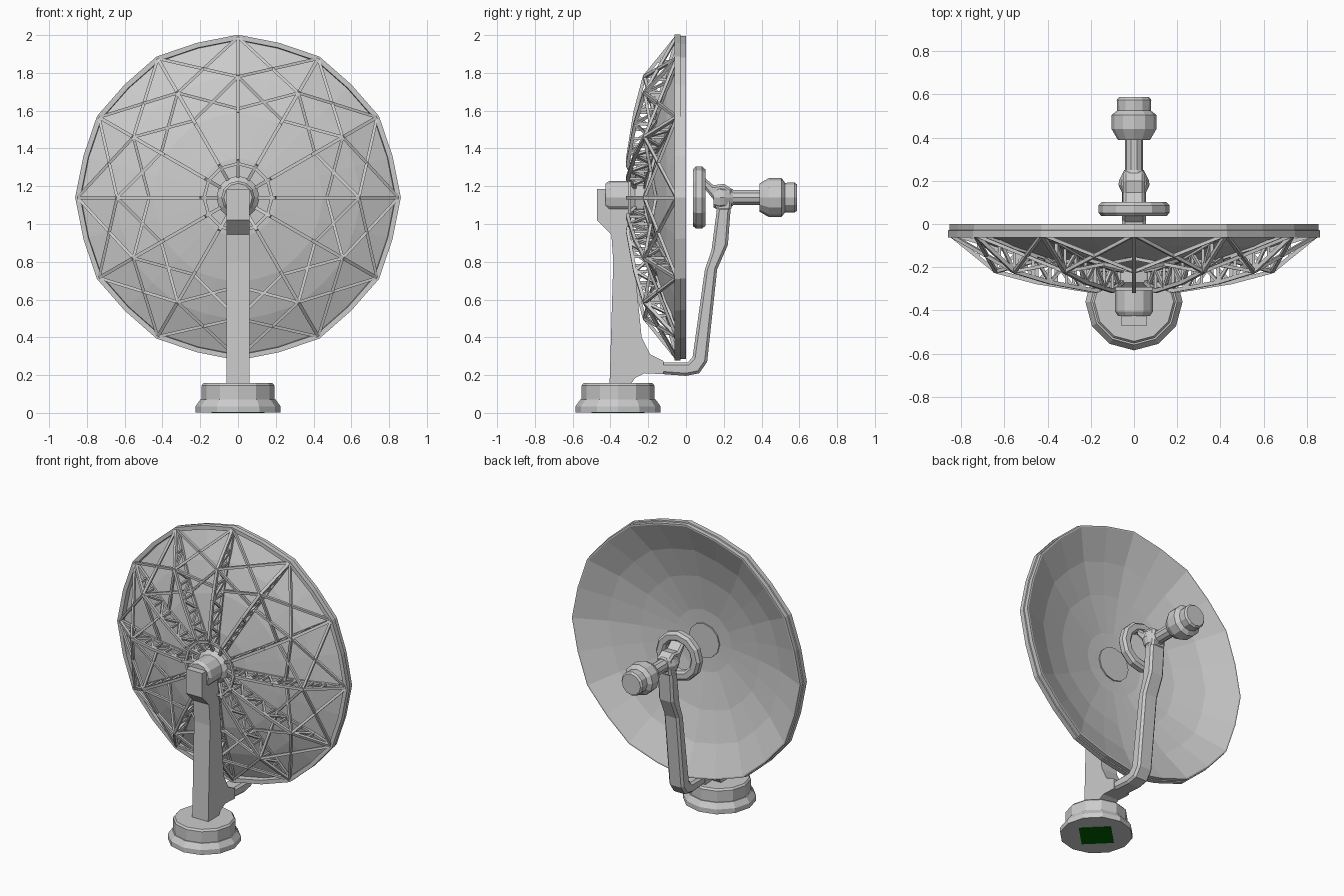
import bpy, bmesh
from math import sin, cos, pi
from mathutils import Vector

if "Cube" in bpy.data.objects:
    bpy.data.objects.remove(bpy.data.objects["Cube"])

CZ = 1.14  # height of the dish axis


def finish(bm, name):
    bmesh.ops.remove_doubles(bm, verts=bm.verts, dist=0.0002)
    bmesh.ops.recalc_face_normals(bm, faces=bm.faces)
    me = bpy.data.meshes.new(name)
    bm.to_mesh(me)
    bm.free()
    ob = bpy.data.objects.new(name, me)
    bpy.context.scene.collection.objects.link(ob)
    return ob


def lathe(name, prof, segs, axis='y', cy=0.0, closed=False, odd=1.0):
    """Spin (radius, position) points about the dish axis (y) or a vertical axis."""
    bm = bmesh.new()
    rings = []
    for r, t in prof:
        ring = []
        for i in range(segs):
            a = 2 * pi * i / segs
            q = r * (odd if i % 2 else 1.0)
            p = (q * cos(a), t, CZ + q * sin(a)) if axis == 'y' else (q * cos(a), cy + q * sin(a), t)
            ring.append(bm.verts.new(p))
        rings.append(ring)
    pairs = list(zip(rings, rings[1:]))
    if closed:
        pairs.append((rings[-1], rings[0]))
    for A, B in pairs:
        for i in range(segs):
            j = (i + 1) % segs
            bm.faces.new((A[i], A[j], B[j], B[i]))
    bmesh.ops.dissolve_degenerate(bm, dist=0.0001, edges=bm.edges)
    return finish(bm, name)


def extrude(name, prof, half, bevel=0.0):
    """Side profile (y, z) extruded across x."""
    bm = bmesh.new()
    f = bm.faces.new([bm.verts.new((-half, y, z)) for y, z in prof])
    g = bmesh.ops.extrude_face_region(bm, geom=[f])
    bmesh.ops.translate(bm, vec=(2 * half, 0, 0),
                        verts=[v for v in g['geom'] if isinstance(v, bmesh.types.BMVert)])
    ob = finish(bm, name)
    if bevel:
        m = ob.modifiers.new("bevel", 'BEVEL')
        m.width, m.segments = bevel, 1
        m.limit_method, m.angle_limit = 'ANGLE', 1.0
    return ob


def beam(bm, a, b, h):
    """Square bar from a to b."""
    a, b = Vector(a), Vector(b)
    d = (b - a).normalized()
    u = d.cross(Vector((0, 1, 0)))
    u = u.normalized() if u.length > 0.01 else Vector((1, 0, 0))
    w = d.cross(u)
    ends = [[bm.verts.new(p + u * h * sx + w * h * sy)
             for sx, sy in ((-1, -1), (1, -1), (1, 1), (-1, 1))] for p in (a, b)]
    for i in range(4):
        j = (i + 1) % 4
        bm.faces.new((ends[0][i], ends[0][j], ends[1][j], ends[1][i]))
    bm.faces.new(ends[0])
    bm.faces.new(ends[1])


def bowl_y(r):
    return -0.205 + 0.2 * (r / 0.86) ** 2


CHORD = [(0.10, -0.265), (0.20, -0.31), (0.45, -0.27), (0.64, -0.22), (0.85, -0.05)]


def chord_y(r):
    for (r0, y0), (r1, y1) in zip(CHORD, CHORD[1:]):
        if r0 <= r <= r1:
            return y0 + (y1 - y0) * (r - r0) / (r1 - r0)


def pt(r, y, k):
    return (r * cos(k * pi / 6), y, CZ + r * sin(k * pi / 6))


# Dish bowl with rim band
radii = [0, 0.21, 0.45, 0.65]
front = [(r, bowl_y(r)) for r in radii] + [(0.845, 0.0)]
rim = [(0.855, 0.0), (0.855, -0.028), (0.862, -0.03), (0.862, -0.062), (0.835, -0.062), (0.832, -0.025)]
back = [(r, bowl_y(r) - 0.012) for r in reversed(radii)]
lathe("dish_bowl", front + rim + back, 24, closed=False, odd=0.983)

# Twelve radial trusses with crossed bracing
bm = bmesh.new()
webs = [0.14, 0.20, 0.28, 0.36, 0.45, 0.54, 0.64, 0.72]
for k in range(12):
    for p, q in zip(CHORD, CHORD[1:]):
        beam(bm, pt(*p, k), pt(*q, k), 0.009)
    inner = [(r, bowl_y(r) - 0.014) for r in (0.1, 0.21, 0.45, 0.65)] + [(0.85, -0.045)]
    for p, q in zip(inner, inner[1:]):
        beam(bm, pt(*p, k), pt(*q, k), 0.009)
    for i, r in enumerate(webs):
        beam(bm, pt(r, chord_y(r), k), pt(r, bowl_y(r) - 0.01, k), 0.007)
        if i:
            s = webs[i - 1]
            a, b = (s, r) if i % 2 else (r, s)
            beam(bm, pt(a, chord_y(a), k), pt(b, bowl_y(b) - 0.01, k), 0.007)
    for n in (k - 1, k + 1):
        beam(bm, pt(0.64, -0.22, k), pt(0.85, -0.05, n), 0.008)
        beam(bm, pt(0.64, -0.22, k), pt(0.47, bowl_y(0.47) - 0.014, n), 0.008)
    beam(bm, pt(0.18, -0.30, k), pt(0.18, -0.30, k + 1), 0.008)
finish(bm, "dish_truss")

# Hub behind the dish
lathe("hub", [(0, -0.425), (0.075, -0.425), (0.088, -0.405), (0.088, -0.295),
              (0.115, -0.27), (0.115, -0.19), (0, -0.19)], 12)

# Pedestal base and green underside plate
lathe("base", [(0, 0.003), (0.225, 0.003), (0.225, 0.035), (0.2, 0.07), (0.193, 0.07),
               (0.193, 0.145), (0.183, 0.157), (0, 0.157)], 12, 'z', -0.36)
plate = lathe("base_plate", [(0, 0), (0.14, 0), (0.14, 0.004), (0, 0.004)], 4, 'z', -0.36)
green = bpy.data.materials.new("green")
green.diffuse_color = (0.0, 0.12, 0.0, 1)
green.use_nodes = True
green.node_tree.nodes["Principled BSDF"].inputs["Base Color"].default_value = green.diffuse_color
plate.data.materials.append(green)

# Post, with the block that carries the hub
extrude("post", [(-0.405, 0.14), (-0.30, 0.14), (-0.27, 0.185), (-0.22, 0.21), (-0.12, 0.205),
                 (-0.12, 0.275), (-0.19, 0.31), (-0.235, 0.40), (-0.25, 0.55), (-0.285, 0.92),
                 (-0.30, 1.06), (-0.30, 1.185), (-0.47, 1.185), (-0.47, 1.02), (-0.395, 0.945),
                 (-0.385, 0.80)], 0.06)

# Feed arm sweeping under the dish and up in front of it
extrude("feed_arm", [(-0.16, 0.208), (0.0, 0.196), (0.07, 0.21), (0.112, 0.27), (0.165, 0.76),
                     (0.222, 0.89), (0.237, 1.09), (0.165, 1.09), (0.135, 0.86), (0.10, 0.76),
                     (0.035, 0.295), (0.01, 0.268), (-0.16, 0.268)], 0.055, 0.014)

# Bracket joining ring, arm and tube
extrude("feed_bracket", [(0.08, 1.25), (0.105, 1.24), (0.145, 1.205), (0.20, 1.213), (0.245, 1.185),
                         (0.24, 1.07), (0.165, 1.065), (0.145, 1.13), (0.08, 1.21)], 0.05, 0.012)
lathe("feed_collar", [(0, 0.145), (0.055, 0.145), (0.072, 0.18), (0.068, 0.205), (0.045, 0.25), (0, 0.25)], 10)

# Rounded ring in front of the dish
lathe("feed_ring", [(0.10, 0.05), (0.115, 0.036), (0.15, 0.036), (0.165, 0.052), (0.165, 0.085),
                    (0.15, 0.102), (0.115, 0.102), (0.10, 0.088)], 12, closed=True)

# Feed tube and horn
lathe("feed_tube", [(0, 0.2), (0.042, 0.2), (0.042, 0.41), (0, 0.41)], 10)
lathe("feed_horn", [(0, 0.39), (0.075, 0.39), (0.104, 0.44), (0.104, 0.505), (0.078, 0.525),
                    (0.08, 0.575), (0.07, 0.587), (0, 0.587)], 12)
